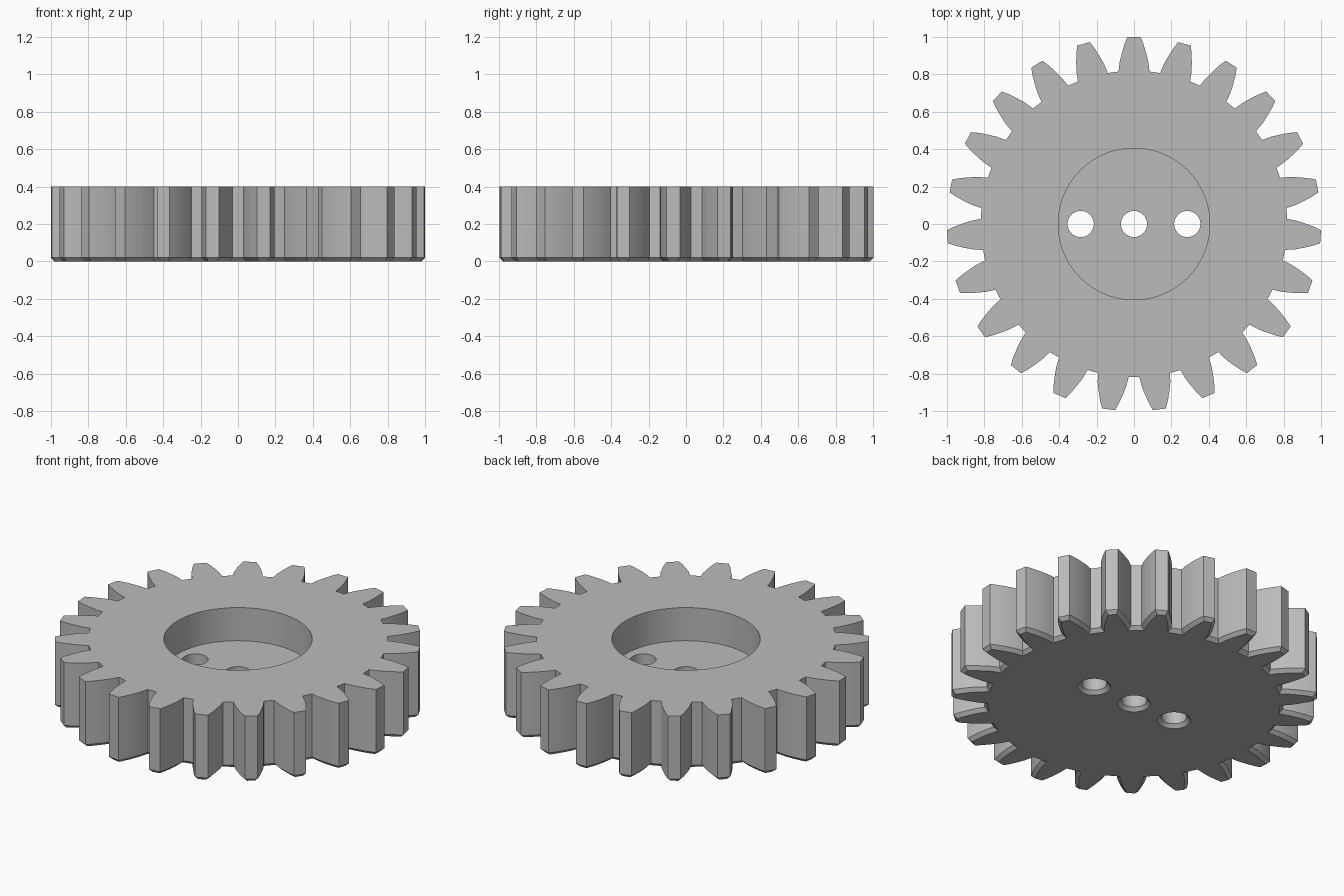
import bpy, bmesh
from math import sin, cos, pi, radians
from mathutils import Vector, Matrix

cube = bpy.data.objects.get("Cube")
if cube:
    bpy.data.objects.remove(cube)

TEETH, HEIGHT, CHAMFER = 23, 0.4, 0.02
# Half tooth from root to tip: (half width, radius)
FLANK = [(0.083, 0.815), (0.077, 0.865), (0.066, 0.91), (0.051, 0.96), (0.035, 1.0)]

grey = bpy.data.materials.new("steel grey")
grey.use_nodes = True
colour = (0.5, 0.5, 0.5, 1)
grey.diffuse_color = colour
grey.node_tree.nodes["Principled BSDF"].inputs["Base Color"].default_value = colour


def make_object(name, bm):
    bmesh.ops.recalc_face_normals(bm, faces=bm.faces)
    mesh = bpy.data.meshes.new(name)
    bm.to_mesh(mesh)
    bm.free()
    mesh.materials.append(grey)
    obj = bpy.data.objects.new(name, mesh)
    bpy.context.collection.objects.link(obj)
    return obj


def stack_rings(name, rings):
    """Join closed outlines of equal length into a capped solid."""
    bm = bmesh.new()
    loops = [[bm.verts.new(p) for p in ring] for ring in rings]
    for low, high in zip(loops, loops[1:]):
        for i in range(len(low)):
            bm.faces.new((low[i - 1], low[i], high[i], high[i - 1]))
    bm.faces.new(loops[0][::-1])
    bm.faces.new(loops[-1])
    return make_object(name, bm)


def circle(radius, z, x=0, count=64):
    return [(x + radius * cos(2 * pi * i / count), radius * sin(2 * pi * i / count), z)
            for i in range(count)]


def inset(points, distance):
    """Move a counter-clockwise outline inward with mitred corners."""
    result = []
    for i, p in enumerate(points):
        a = (p - points[i - 1]).normalized()
        b = (points[(i + 1) % len(points)] - p).normalized()
        na, nb = Vector((-a.y, a.x)), Vector((-b.y, b.x))
        result.append(p + (na + nb) * distance / (1 + na.dot(nb)))
    return result


# Toothed outline, one tooth pointing to the back
tooth = [Vector(p) for p in FLANK] + [Vector((-x, y)) for x, y in reversed(FLANK)]
outline = [Matrix.Rotation(2 * pi * k / TEETH, 2) @ p for k in range(TEETH) for p in tooth]

# Gear body with a chamfered bottom edge
gear = stack_rings("gear", [
    [(p.x, p.y, 0) for p in inset(outline, CHAMFER)],
    [(p.x, p.y, CHAMFER) for p in outline],
    [(p.x, p.y, HEIGHT) for p in outline]])

# Round pocket in the top, and three through holes chamfered underneath
cutters = [stack_rings("pocket_cutter", [circle(0.405, 0.2, count=96),
                                         circle(0.405, 0.5, count=96)])]
for x in (-0.285, 0, 0.285):
    cutters.append(stack_rings("hole_cutter", [
        circle(0.11, -CHAMFER, x), circle(0.07, CHAMFER, x), circle(0.07, 0.3, x)]))

bpy.context.view_layer.objects.active = gear
for cutter in cutters:
    cut = gear.modifiers.new("cut", "BOOLEAN")
    cut.object, cut.operation, cut.solver = cutter, "DIFFERENCE", "EXACT"
    bpy.ops.object.modifier_apply(modifier=cut.name)
    bpy.data.objects.remove(cutter)

bpy.ops.object.select_all(action="DESELECT")
gear.select_set(True)
bpy.ops.object.shade_smooth_by_angle(angle=radians(25))
